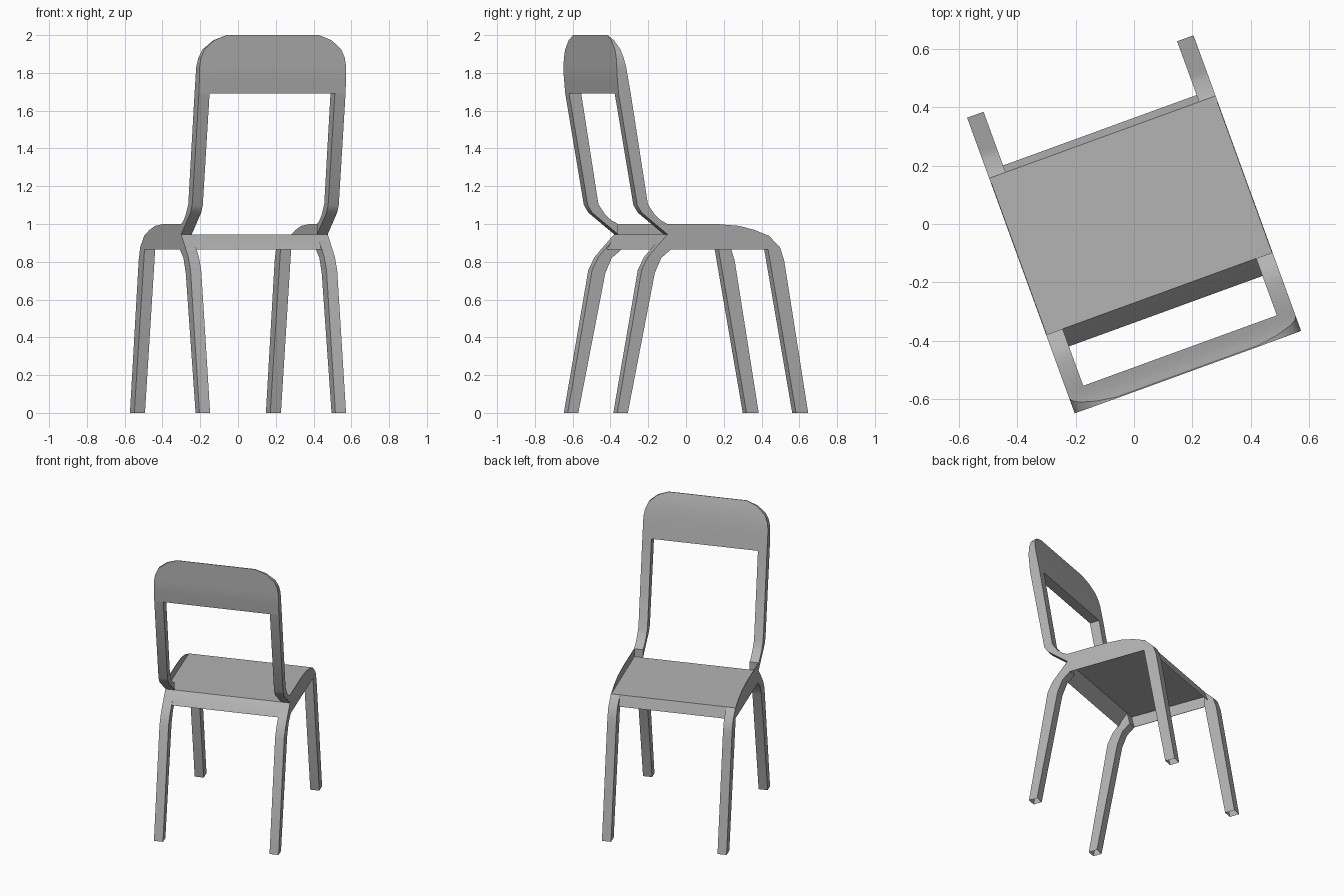
import bpy, bmesh, math
from mathutils import Matrix

if "Cube" in bpy.data.objects:
    bpy.data.objects.remove(bpy.data.objects["Cube"])

W, INNER = 0.413, 0.353              # half width, inner face of legs and posts
TURN = Matrix.Rotation(math.radians(20), 4, 'Z')

grey = bpy.data.materials.new("grey")
grey.diffuse_color = (0.45, 0.45, 0.45, 1)
grey.use_nodes = True
grey.node_tree.nodes["Principled BSDF"].inputs["Base Color"].default_value = grey.diffuse_color


def finish(bm, name, recalc=True):
    if recalc:
        bmesh.ops.recalc_face_normals(bm, faces=bm.faces)
    bm.transform(TURN)
    me = bpy.data.meshes.new(name)
    bm.to_mesh(me)
    bm.free()
    me.materials.append(grey)
    ob = bpy.data.objects.new(name, me)
    bpy.context.collection.objects.link(ob)
    bpy.ops.object.select_all(action='DESELECT')
    ob.select_set(True)
    bpy.context.view_layer.objects.active = ob
    bpy.ops.object.shade_smooth_by_angle(angle=math.radians(32))


def bar(name, profile, u0, u1):
    """Side profile (depth, height) extruded across the width; feet stay open."""
    bm = bmesh.new()
    a = [bm.verts.new((u0, v, z)) for v, z in profile]
    b = [bm.verts.new((u1, v, z)) for v, z in profile]
    bm.faces.new(a)
    bm.faces.new(b)
    n = len(profile)
    for i in range(n):
        j = (i + 1) % n
        if profile[i][1] + profile[j][1] > 0:
            bm.faces.new((a[i], a[j], b[j], b[i]))
    finish(bm, name)


front_leg = [(0.47, 0), (0.538, 0), (0.413, 0.746), (0.402, 0.81), (0.379, 0.878),
             (0.317, 0.937), (0.312, 0.865)]
back_leg = [(-0.538, 0), (-0.478, 0), (-0.326, 0.74), (-0.29, 0.82), (-0.235, 0.865),
            (-0.254, 0.945), (-0.32, 0.875), (-0.365, 0.825), (-0.4, 0.757)]
post = [(-0.254, 1.0), (-0.29, 1.018), (-0.327, 1.05), (-0.365, 1.105), (-0.4616, 1.69),
        (-0.53, 1.69), (-0.425, 1.1), (-0.4, 1.06), (-0.254, 0.945)]
rail = [(-0.254, 0.945), (-0.254, 1.0), (0.02, 1.0), (0.15, 0.99), (0.238, 0.968),
        (0.317, 0.937), (0.312, 0.865), (-0.235, 0.865)]

for side, s in (("left", -1), ("right", 1)):
    bar("front_leg_" + side, front_leg, s * INNER, s * W)
    bar("back_leg_" + side, back_leg, s * INNER, s * W)
    bar("back_post_" + side, post, s * INNER, s * W)
    # thin side wall standing slightly above the seat
    bar("side_rail_" + side, rail, s * (W - 0.003), s * W)

# Seat sheet with folded front and back lips
seat = [(-0.318, 0.865), (-0.29, 0.908), (-0.254, 0.945), (0.317, 0.939), (0.342, 0.867)]
bm = bmesh.new()
rows = [[bm.verts.new((u, v, z)) for u in (-W, W)] for v, z in seat]
for p, q in zip(rows, rows[1:]):
    bm.faces.new((p[0], p[1], q[1], q[0]))
finish(bm, "seat", recalc=False)


# Backrest panel: rounded top corners, thinning to a blade at the top
def lerp(table, z):
    for (z0, v0), (z1, v1) in zip(table, table[1:]):
        if z <= z1 + 1e-6:
            return v0 + (v1 - v0) * (z - z0) / (z1 - z0)
    return table[-1][1]


front_curve = [(1.69, -0.4616), (1.84, -0.489), (1.92, -0.508), (1.97, -0.525), (2.0, -0.537)]
back_curve = [(1.69, -0.53), (1.8, -0.54), (2.0, -0.541)]
half = [(W, 1.83), (0.405, 1.88), (0.385, 1.925), (0.33, 1.973), (0.26, 2.0)]
cols = [(-u, z) for u, z in half] + half[::-1]
N = 8
bm = bmesh.new()
sheets = []
for curve in (front_curve, back_curve):
    sheets.append([[bm.verts.new((u, lerp(curve, z), z))
                    for z in (1.69 + (top - 1.69) * k / N for k in range(N + 1))]
                   for u, top in cols])
f, b = sheets
for g in sheets:
    for c, d in zip(g, g[1:]):
        for k in range(N):
            bm.faces.new((c[k], d[k], d[k + 1], c[k + 1]))
for i in range(len(cols) - 1):
    for k in (0, N):
        bm.faces.new((f[i][k], f[i + 1][k], b[i + 1][k], b[i][k]))
for i in (0, -1):
    for k in range(N):
        bm.faces.new((f[i][k], f[i][k + 1], b[i][k + 1], b[i][k]))
finish(bm, "backrest_panel")
